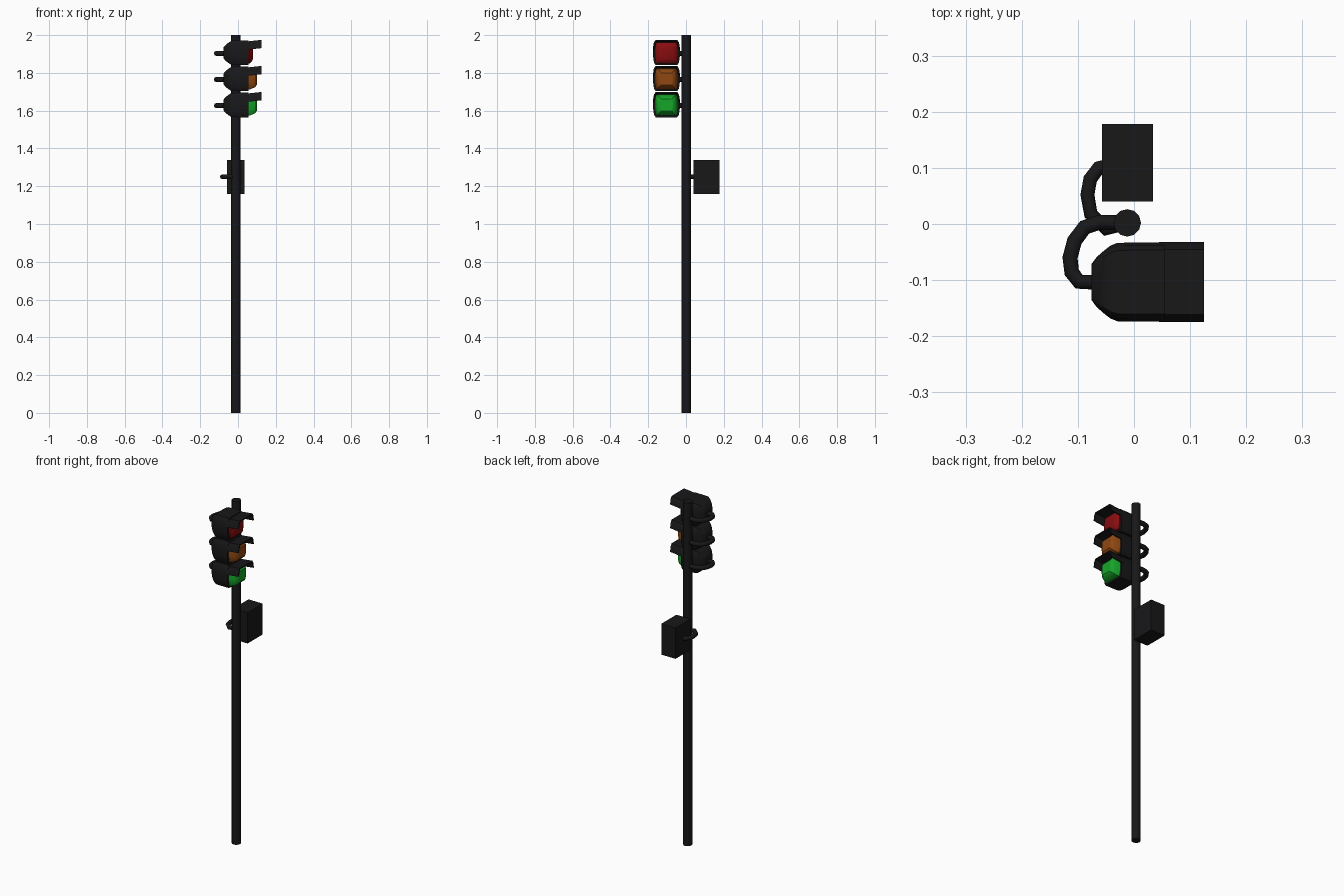
import bpy, bmesh, math
from mathutils import Vector

if "Cube" in bpy.data.objects:
    bpy.data.objects.remove(bpy.data.objects["Cube"])

POLE = (-0.012, 0.002)
HEAD_Y = -0.1035


def material(name, rgb):
    m = bpy.data.materials.new(name)
    m.diffuse_color = (*rgb, 1)
    m.use_nodes = True
    m.node_tree.nodes["Principled BSDF"].inputs["Base Color"].default_value = m.diffuse_color
    return m


BLACK = material("black_paint", (0.009, 0.009, 0.01))


def finish(obj, mat, angle=40):
    obj.data.materials.clear()
    obj.data.materials.append(mat)
    bpy.ops.object.select_all(action='DESELECT')
    obj.select_set(True)
    bpy.context.view_layer.objects.active = obj
    if angle:
        bpy.ops.object.shade_smooth_by_angle(angle=math.radians(angle))
    return obj


def loft(name, rings, mat, angle=40):
    """Skin a list of closed rings and cap both ends."""
    bm = bmesh.new()
    loops = [[bm.verts.new(p) for p in r] for r in rings]
    n = len(loops[0])
    for a, b in zip(loops, loops[1:]):
        for i in range(n):
            j = (i + 1) % n
            bm.faces.new((a[i], a[j], b[j], b[i]))
    bm.faces.new(loops[0])
    bm.faces.new(loops[-1])
    bmesh.ops.recalc_face_normals(bm, faces=bm.faces[:])
    me = bpy.data.meshes.new(name)
    bm.to_mesh(me)
    bm.free()
    obj = bpy.data.objects.new(name, me)
    bpy.context.collection.objects.link(obj)
    return finish(obj, mat, angle)


def tube(name, path, z, r=0.0125):
    """Bent bracket pipe lying flat at height z."""
    cu = bpy.data.curves.new(name, 'CURVE')
    cu.dimensions = '3D'
    cu.bevel_depth = r
    cu.bevel_resolution = 2
    cu.use_fill_caps = True
    sp = cu.splines.new('POLY')
    sp.points.add(len(path) - 1)
    for p, (x, y) in zip(sp.points, path):
        p.co = (x, y, z, 1)
    obj = bpy.data.objects.new(name, cu)
    bpy.context.collection.objects.link(obj)
    bpy.ops.object.select_all(action='DESELECT')
    obj.select_set(True)
    bpy.context.view_layer.objects.active = obj
    bpy.ops.object.convert(target='MESH')
    return finish(bpy.context.object, BLACK, 50)


# Pole
bpy.ops.mesh.primitive_cylinder_add(vertices=12, radius=0.0245, depth=2,
                                    location=(*POLE, 1))
pole = bpy.context.object
pole.name = "pole"
finish(pole, BLACK)

# Control box and its bracket
bpy.ops.mesh.primitive_cube_add(size=1, location=(-0.0115, 0.109, 1.25))
box = bpy.context.object
box.name = "control_box"
box.scale = (0.091, 0.138, 0.18)
bpy.ops.object.transform_apply(location=False, rotation=False, scale=True)
finish(box, BLACK, None)
tube("box_bracket", [(-0.04, 0.105), (-0.063, 0.1), (-0.078, 0.08), (-0.083, 0.052),
                     (-0.077, 0.018), (-0.05, -0.009), POLE], 1.25)

# Barrel-shaped cross-section of a signal head (half, then mirrored)
half = [(0.057, 0.065), (0.066, 0.052), (0.0705, 0.02),
        (0.0705, -0.02), (0.066, -0.052), (0.057, -0.065)]
section = half + [(-y, z) for y, z in reversed(half)]


def ring(x, z, s):
    return [(x, HEAD_Y + y * s, z + h * s) for y, h in section]


# Hood cross-section: outer arch followed by inner arch
arch = [(0.0715, 0.022), (0.067, 0.05), (0.058, 0.066)]
arch += [(-y, z) for y, z in reversed(arch)]
inner = [(y * 0.92, z - (0.007 if z > 0.03 else 0)) for y, z in arch]
hood_section = arch + inner[::-1]

signals = [("red", 1.906, (0.24, 0.004, 0.005), 0.08),
           ("amber", 1.768, (0.28, 0.065, 0.006), 0.1),
           ("green", 1.63, (0.008, 0.38, 0.022), 0.1)]

for name, z, rgb, front in signals:
    # Housing with rounded back
    loft(name + "_housing",
         [ring(x, z, s) for x, s in ((-0.076, 0.45), (-0.066, 0.64), (-0.053, 0.8),
                                     (-0.042, 0.92), (-0.03, 0.99), (0.0, 1.0),
                                     (0.055, 1.0))], BLACK)
    # Bulging lens
    loft(name + "_lens",
         [ring(0.05, z, 0.87), ring(0.062, z, 0.86),
          ring(0.05 + (front - 0.05) * 0.8, z, 0.68), ring(front, z, 0.48)],
         material(name + "_glass", rgb), 30)
    # Hood over the lens, tipped slightly upward
    loft(name + "_hood",
         [[(x, HEAD_Y + y, z + h + dz) for y, h in hood_section]
          for x, dz in ((0.045, -0.006), (0.125, 0.003))], BLACK, 30)
    # Bracket to the pole
    tube(name + "_bracket", [(-0.06, -0.104), (-0.098, -0.103), (-0.111, -0.086),
                             (-0.114, -0.06), (-0.106, -0.03), (-0.088, -0.006),
                             (-0.062, 0.003), POLE], z - 0.003, 0.0135)
